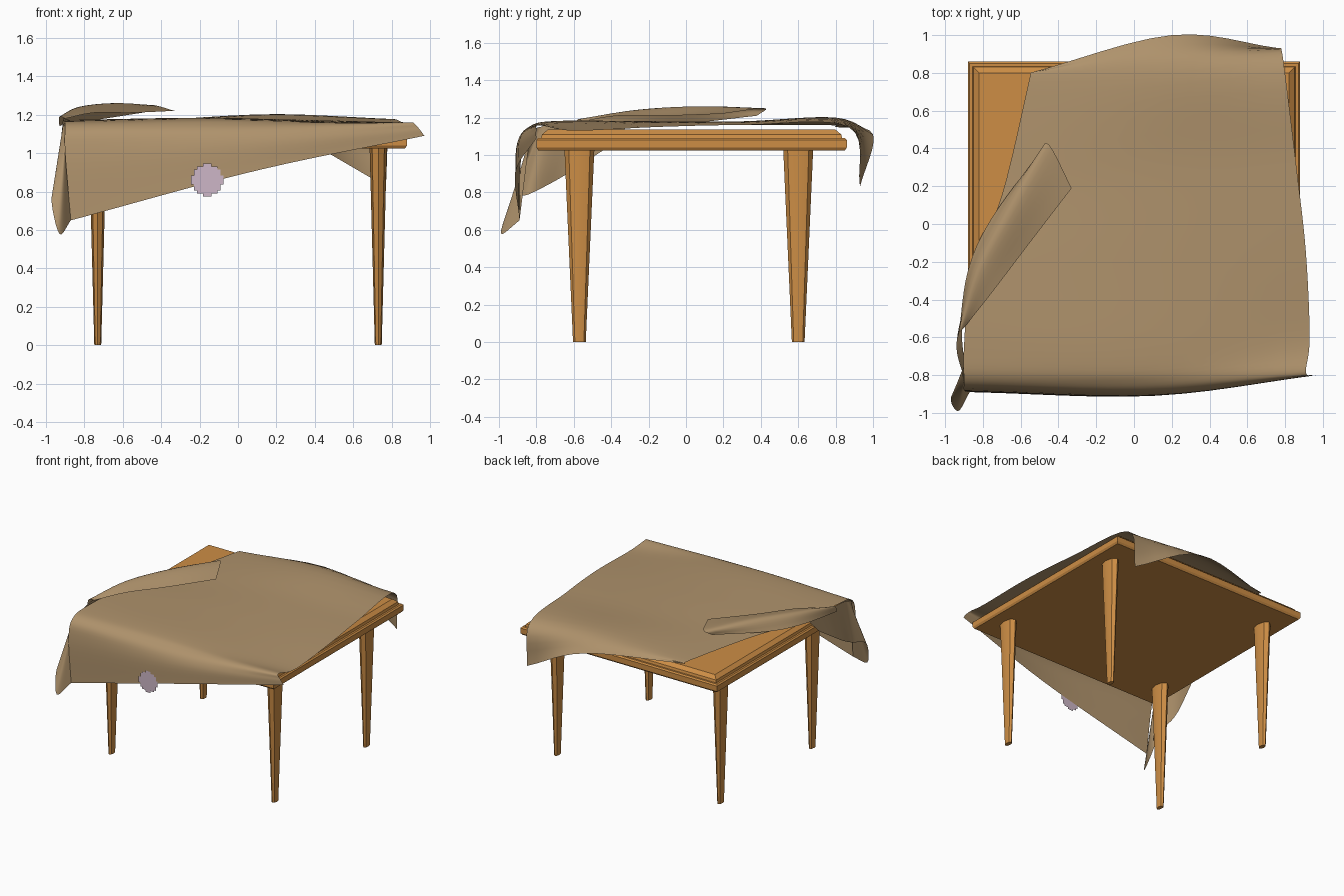
import bpy, bmesh, math
from mathutils import Vector

cube = bpy.data.objects.get("Cube")
if cube:
    bpy.data.objects.remove(cube, do_unlink=True)


def material(name, colour):
    m = bpy.data.materials.new(name)
    m.use_nodes = True
    m.diffuse_color = (*colour, 1)
    m.node_tree.nodes["Principled BSDF"].inputs["Base Color"].default_value = (*colour, 1)
    return m


WOOD = material("warm wood", (0.61, 0.27, 0.06))
CLOTH = material("tan cloth", (0.43, 0.29, 0.15))
PINK = material("pale pink", (0.61, 0.47, 0.57))


def finish(name, bm, mat, angle=None):
    mesh = bpy.data.meshes.new(name)
    bm.to_mesh(mesh)
    bm.free()
    mesh.materials.append(mat)
    ob = bpy.data.objects.new(name, mesh)
    bpy.context.collection.objects.link(ob)
    if angle:
        bpy.ops.object.select_all(action='DESELECT')
        ob.select_set(True)
        bpy.context.view_layer.objects.active = ob
        bpy.ops.object.shade_smooth_by_angle(angle=math.radians(angle))


def loft(name, rings, mat, angle=None):
    """Solid through a list of closed rings, capped at both ends."""
    bm = bmesh.new()
    loops = [[bm.verts.new(p) for p in ring] for ring in rings]
    n = len(loops[0])
    for a, b in zip(loops, loops[1:]):
        for i in range(n):
            j = (i + 1) % n
            bm.faces.new((a[i], a[j], b[j], b[i]))
    bm.faces.new(loops[0][::-1])
    bm.faces.new(loops[-1])
    bmesh.ops.recalc_face_normals(bm, faces=bm.faces)
    finish(name, bm, mat, angle)


def smooth_path(points, steps):
    """Spline that passes through every point."""
    p = [Vector(q) for q in points]
    p = [2 * p[0] - p[1]] + p + [2 * p[-1] - p[-2]]
    out = []
    for a, b, c, d in zip(p, p[1:], p[2:], p[3:]):
        for s in range(steps):
            t = s / steps
            out.append(b + (c - a) * t / 2 + (2 * a - 5 * b + 4 * c - d) * t * t / 2
                       + (3 * b - a - 3 * c + d) * t ** 3 / 2)
    return out + [p[-2]]


def sheet(name, rows, steps=6):
    """Cloth surface through a coarse net of points."""
    wide = [smooth_path(row, steps) for row in rows]
    columns = [smooth_path(column, steps) for column in zip(*wide)]
    bm = bmesh.new()
    grid = [[bm.verts.new(p) for p in column] for column in columns]
    for a, b in zip(grid, grid[1:]):
        for i in range(len(a) - 1):
            bm.faces.new((a[i], b[i], b[i + 1], a[i + 1]))
    finish(name, bm, CLOTH, 60)


# Table top: slab with a stepped, bevelled upper edge
def rectangle(inset, z):
    x, y = 0.88 - inset, 0.83 - inset
    corners = ((-1, -1), (1, -1), (1, 1), (-1, 1))
    return [(sx * x, 0.03 + sy * y, z) for sx, sy in corners]


edge_profile = ((0.01, 1.025), (0, 1.04), (0, 1.08), (0.01, 1.09),
                (0.025, 1.09), (0.03, 1.11), (0.06, 1.135))
loft("table_top", [rectangle(inset, z) for inset, z in edge_profile], WOOD)


# Legs: flattened eight-sided tapers
def leg_ring(centre_x, centre_y, radius_x, radius_y, z):
    turns = [math.tau * i / 8 for i in range(8)]
    return [(centre_x + radius_x * math.cos(turn),
             centre_y + radius_y * math.sin(turn), z) for turn in turns]


for side, x in (("left", 0.73), ("right", -0.73)):
    for end, y in (("front", -0.57), ("back", 0.6)):
        foot = leg_ring(x, y, 0.018, 0.034, 0)
        head = leg_ring(x, y, 0.045, 0.08, 1.03)
        loft(f"{end}_{side}_leg", [foot, head], WOOD, 40)

# Main cloth: each row runs across, from the front hem to the back hem
sheet("tablecloth", [
    [(-0.87, -0.89, 0.65), (0.1, -0.91, 0.91), (0.97, -0.8, 1.09)],
    [(-0.9, -0.88, 1), (0.1, -0.9, 1.07), (0.94, -0.8, 1.13)],
    [(-0.9, -0.83, 1.14), (0, -0.84, 1.15), (0.91, -0.78, 1.16)],
    [(-0.9, -0.65, 1.17), (0, -0.7, 1.18), (0.93, -0.6, 1.13)],
    [(-0.86, -0.25, 1.17), (0, -0.2, 1.18), (0.91, -0.15, 1.15)],
    [(-0.7, 0.15, 1.16), (0.1, 0.3, 1.18), (0.86, 0.3, 1.16)],
    [(-0.56, 0.74, 1.16), (0.2, 0.8, 1.2), (0.79, 0.87, 1.15)],
    [(-0.55, 0.8, 1.15), (0.2, 1, 1.11), (0.77, 0.93, 0.83)],
])

# Hanging side of the cloth with the drooping corner: top edge, then hem
sheet("cloth_side_drop", [
    [(-0.9, -0.83, 1.14), (-0.9, -0.82, 1.14), (-0.91, -0.78, 1.15),
     (-0.9, -0.73, 1.16), (-0.91, -0.55, 1.18), (-0.87, -0.3, 1.17)],
    [(-0.87, -0.89, 0.65), (-0.93, -0.99, 0.58), (-0.97, -0.92, 0.77),
     (-0.9, -0.84, 0.79), (-0.94, -0.65, 0.89), (-0.9, -0.42, 1.04)],
])

# Corner of the cloth folded back over the top: underside, ridge, free edge
sheet("cloth_folded_flap", [
    [(-0.93, -0.6, 1.14), (-0.93, -0.58, 1.19), (-0.9, -0.55, 1.18)],
    [(-0.88, -0.25, 1.16), (-0.83, -0.25, 1.24), (-0.75, -0.36, 1.21)],
    [(-0.76, 0.02, 1.17), (-0.65, 0.08, 1.26), (-0.56, -0.11, 1.21)],
    [(-0.5, 0.38, 1.21), (-0.45, 0.42, 1.25), (-0.33, 0.19, 1.22)],
])

# Stepped round patch on the front hem, made of small square cells
bm = bmesh.new()
cell, reach = 0.0155, 5
for i in range(-reach, reach + 1):
    for j in range(-reach, reach + 1):
        if math.hypot(i, j) < reach + 0.3:
            left, low = -0.16 + (i - 0.5) * cell, 0.86 + (j - 0.5) * cell
            right, high = left + cell, low + cell
            corners = ((left, low), (right, low), (right, high), (left, high))
            bm.faces.new([bm.verts.new((x, -0.92, z)) for x, z in corners])
bmesh.ops.remove_doubles(bm, verts=bm.verts, dist=0.001)
finish("hem_patch", bm, PINK)
